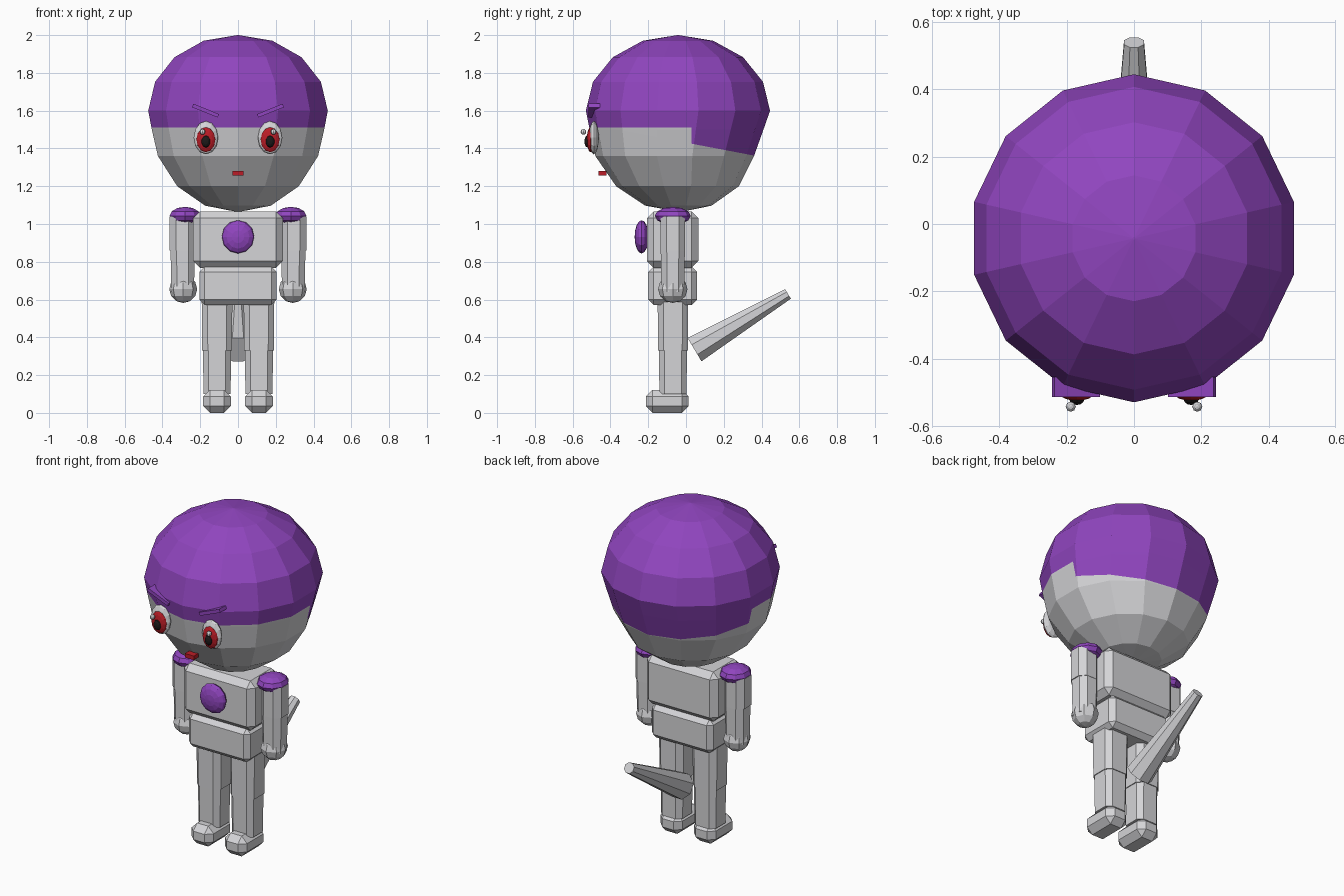
import bpy, bmesh, math
from mathutils import Vector, Matrix

if "Cube" in bpy.data.objects:
    bpy.data.objects.remove(bpy.data.objects["Cube"])


def mat(name, rgb):
    m = bpy.data.materials.new(name)
    m.diffuse_color = (*rgb, 1)
    m.use_nodes = True
    m.node_tree.nodes["Principled BSDF"].inputs["Base Color"].default_value = m.diffuse_color
    return m


GREY = mat("pale_grey", (0.66, 0.66, 0.68))
PURPLE = mat("purple", (0.28, 0.06, 0.52))
RED = mat("red", (0.5, 0.012, 0.02))
BLACK = mat("black", (0.012, 0.01, 0.01))


def finish(name, bm, *mats):
    bmesh.ops.recalc_face_normals(bm, faces=bm.faces)
    me = bpy.data.meshes.new(name)
    bm.to_mesh(me)
    bm.free()
    ob = bpy.data.objects.new(name, me)
    for m in mats:
        me.materials.append(m)
    bpy.context.collection.objects.link(ob)
    return ob


def loft(bm, rings):
    """Skin a list of point rings and cap both ends."""
    vs = [[bm.verts.new(p) for p in r] for r in rings]
    n = len(vs[0])
    for a, b in zip(vs, vs[1:]):
        for i in range(n):
            j = (i + 1) % n
            bm.faces.new((a[i], a[j], b[j], b[i]))
    bm.faces.new(vs[0])
    bm.faces.new(vs[-1])


def box(name, lo, hi, m, bevel=0.0, rot_y=0.0):
    lo, hi = Vector(lo), Vector(hi)
    bm = bmesh.new()
    bmesh.ops.create_cube(bm, size=1)
    bmesh.ops.scale(bm, vec=hi - lo, verts=bm.verts)
    if bevel:
        bmesh.ops.bevel(bm, geom=bm.edges[:], offset=bevel, segments=1, affect='EDGES')
    bmesh.ops.rotate(bm, matrix=Matrix.Rotation(rot_y, 3, 'Y'), verts=bm.verts)
    bmesh.ops.translate(bm, vec=(lo + hi) / 2, verts=bm.verts)
    return finish(name, bm, m)


def ball(name, c, r, m, u=10, v=8, axis='Z'):
    bm = bmesh.new()
    bmesh.ops.create_uvsphere(bm, u_segments=u, v_segments=v, radius=1)
    if axis == 'Y':
        bmesh.ops.rotate(bm, matrix=Matrix.Rotation(math.pi / 2, 3, 'X'), verts=bm.verts)
    bmesh.ops.scale(bm, vec=r, verts=bm.verts)
    bmesh.ops.translate(bm, vec=c, verts=bm.verts)
    return finish(name, bm, m)


def post(name, x, y, sections, m, k):
    """Upright eight-sided limb; sections are (z, half width), k is the flat share."""
    pts = [(1, -k), (1, k), (k, 1), (-k, 1), (-1, k), (-1, -k), (-k, -1), (k, -1)]
    bm = bmesh.new()
    loft(bm, [[(x + px * r, y + py * r, z) for px, py in pts] for z, r in sections])
    return finish(name, bm, m)


# Head: stacked 14-sided rings (z, x radius, y radius, y centre)
rings = [(1.064, .004, .004, -.03), (1.097, .178, .175, -.04), (1.2, .33, .325, -.045),
         (1.36, .435, .42, -.06), (1.5, .468, .46, -.05), (1.6, .4875, .4875, -.0425),
         (1.753, .45, .45, -.0425), (1.883, .345, .345, -.0425), (1.97, .187, .187, -.0425),
         (2.0, .004, .004, -.0425)]
bm = bmesh.new()
loft(bm, [[(rx * math.sin(i * math.tau / 14), cy + ry * math.cos(i * math.tau / 14), z)
           for i in range(14)] for z, rx, ry, cy in rings])
# Hairline: level at the front, stepping down and sloping behind
SLOPE = 0.19
for co, no in (((0, .03, 1.5), (0, 1, 0)), ((0, 0, 1.512), (0, 0, 1)),
               ((0, .03, 1.425), (0, SLOPE, 1))):
    bmesh.ops.bisect_plane(bm, geom=bm.verts[:] + bm.edges[:] + bm.faces[:],
                           plane_co=co, plane_no=no)
for f in bm.faces:
    c = f.calc_center_median()
    line = 1.512 if c.y < .03 else 1.425 - SLOPE * (c.y - .03)
    f.material_index = 1 if c.z > line else 0
finish("head", bm, GREY, PURPLE)

# Face
box("mouth", (-.03, -.462, 1.256), (.03, -.42, 1.28), RED)
for s, side in ((-1, "left"), (1, "right")):
    ball(side + "_eye", (s * .17, -.488, 1.457), (.065, .026, .088), GREY, 12, 8, 'Y')
    ball(side + "_iris", (s * .17, -.505, 1.447), (.05, .02, .067), RED, 12, 8, 'Y')
    ball(side + "_pupil", (s * .17, -.52, 1.437), (.024, .018, .033), BLACK, 10, 6, 'Y')
    ball(side + "_eye_glint", (s * .188, -.543, 1.488), (.015, .015, .015), GREY, 8, 6)
    box(side + "_brow", (s * .172 - .073, -.515, 1.59), (s * .172 + .073, -.455, 1.61),
        PURPLE, 0, -s * math.radians(22))

# Trunk
box("chest", (-.237, -.207, .768), (.237, .065, 1.066), GREY, .035)
box("waist", (-.205, -.2, .572), (.205, .058, .775), GREY, .028)
ball("chest_gem", (0, -.235, .932), (.086, .037, .088), PURPLE, 12, 8, 'Y')

# Limbs
for s, side in ((-1, "left"), (1, "right")):
    ball(side + "_shoulder", (s * .28, -.07, 1.043), (.086, .095, .048), PURPLE, 10, 6)
    post(side + "_upper_arm", s * .296, -.07, [(.86, .066), (1.04, .066)], GREY, .5)
    post(side + "_forearm", s * .293, -.07, [(.64, .06), (.86, .064)], GREY, .5)
    ball(side + "_hand", (s * .29, -.07, .655), (.074, .078, .073), GREY, 8, 6)
    post(side + "_thigh", s * .111, -.069, [(.33, .079), (.59, .081)], GREY, .62)
    post(side + "_shin", s * .111, -.069, [(.1, .072), (.33, .074)], GREY, .62)
    box(side + "_foot", (s * .111 - .073, -.213, 0), (s * .111 + .073, .014, .122), GREY, .036)

# Tail: tapered, rising to the rear
a, b = Vector((0, .045, .335)), Vector((0, .54, .63))
d = (b - a).normalized()
up = Vector((1, 0, 0)).cross(d)
bm = bmesh.new()
loft(bm, [[c + r * (Vector((1, 0, 0)) * math.cos((i + .5) * math.tau / 8)
                    + up * math.sin((i + .5) * math.tau / 8)) for i in range(8)]
          for c, r in ((a, .078), (b, .032))])
finish("tail", bm, GREY)
